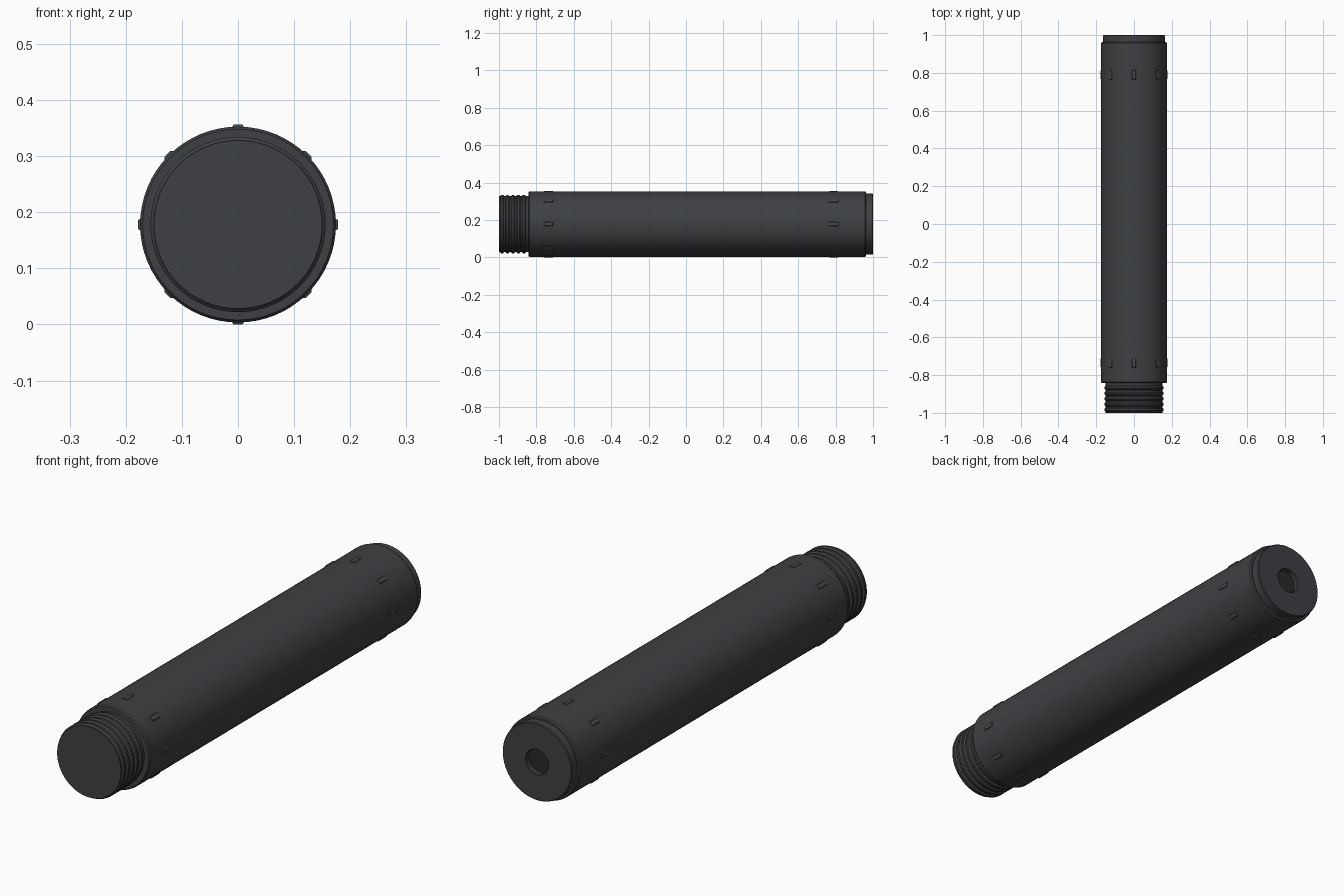
import bpy, bmesh, math
from mathutils import Matrix, Vector

if "Cube" in bpy.data.objects:
    bpy.data.objects.remove(bpy.data.objects["Cube"])

CZ = 0.178   # height of the tube axis
SEG = 64


def material(name, colour):
    m = bpy.data.materials.new(name)
    m.diffuse_color = (*colour, 1)
    m.use_nodes = True
    m.node_tree.nodes["Principled BSDF"].inputs["Base Color"].default_value = m.diffuse_color
    return m


dark = material("dark_metal", (0.048, 0.051, 0.056))
black = material("bore_black", (0.022, 0.022, 0.022))
light = material("stud_grey", (0.065, 0.068, 0.072))


def finish(bm, name, mat, angle=32):
    bmesh.ops.recalc_face_normals(bm, faces=bm.faces)
    me = bpy.data.meshes.new(name)
    bm.to_mesh(me)
    bm.free()
    ob = bpy.data.objects.new(name, me)
    bpy.context.collection.objects.link(ob)
    me.materials.append(mat)
    bpy.ops.object.select_all(action='DESELECT')
    ob.select_set(True)
    bpy.context.view_layer.objects.active = ob
    bpy.ops.object.shade_smooth_by_angle(angle=math.radians(angle))
    return ob


def lathe(name, profile, mat):
    """Spin (radius, y) points about the tube axis; open ends become caps."""
    bm = bmesh.new()
    rings = []
    for r, y in profile:
        rings.append([bm.verts.new((r * math.sin(2 * math.pi * i / SEG), y,
                                    CZ + r * math.cos(2 * math.pi * i / SEG)))
                      for i in range(SEG)])
    for a, b in zip(rings, rings[1:]):
        for i in range(SEG):
            j = (i + 1) % SEG
            bm.faces.new((a[i], a[j], b[j], b[i]))
    bm.faces.new(rings[0])
    bm.faces.new(rings[-1])
    return finish(bm, name, mat)


# Main tube with small edge chamfers
lathe("tube_body", [(0.145, -0.843), (0.170, -0.843), (0.1745, -0.837),
                    (0.1745, 0.957), (0.170, 0.963), (0.145, 0.963)], dark)

# Threaded neck: core with rounded ridges
neck = [(0.150, -1.0)]
for k in range(5):
    y = -0.983 + k * 0.029
    neck += [(0.150, y - 0.011), (0.156, y - 0.005),
             (0.156, y + 0.005), (0.150, y + 0.011)]
neck += [(0.150, -0.835)]
lathe("threaded_neck", neck, dark)

# End cap with a recessed bore
lathe("end_cap", [(0.163, 0.955), (0.163, 0.997), (0.160, 1.0), (0.055, 1.0),
                  (0.052, 0.997), (0.052, 0.978)], dark)
lathe("bore_floor", [(0.0515, 0.976), (0.0515, 0.979)], black)

# Two rings of eight small raised studs
for ring_name, y in (("front", -0.735), ("rear", 0.79)):
    bm = bmesh.new()
    for k in range(8):
        mat = (Matrix.Translation((0, y, CZ))
               @ Matrix.Rotation(k * math.pi / 4, 4, 'Y')
               @ Matrix.Translation((0, 0, 0.172)))
        ret = bmesh.ops.create_cube(bm, size=1)
        for v in ret["verts"]:
            taper = 0.6 if v.co.z > 0 else 1.3
            v.co = mat @ Vector((v.co.x * 0.026 * taper,
                                 v.co.y * 0.050 * (0.9 if v.co.z > 0 else 1.1),
                                 v.co.z * 0.012))
    finish(bm, ring_name + "_studs", light, 20)
